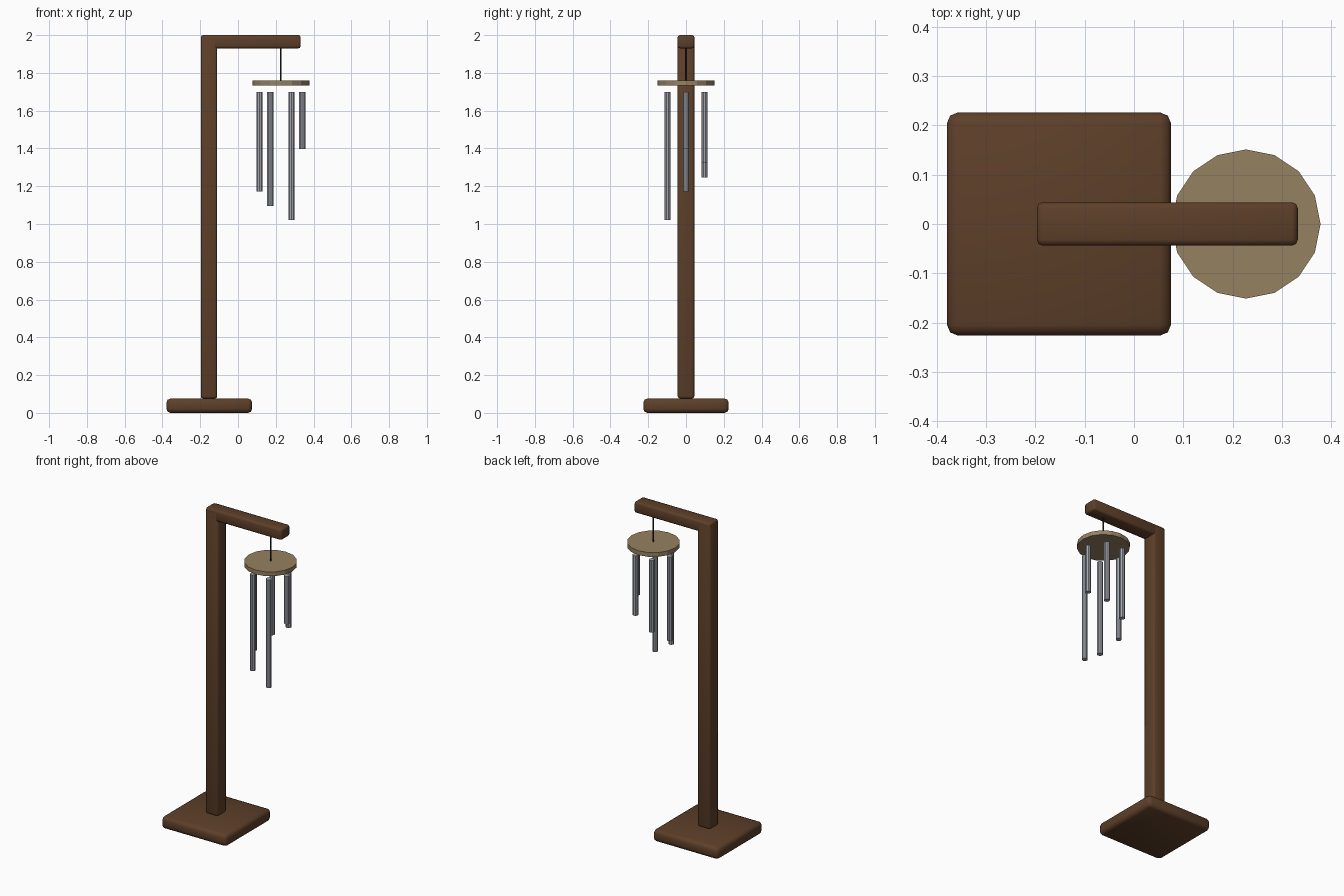
import bpy
from math import cos, sin, radians

if "Cube" in bpy.data.objects:
    bpy.data.objects.remove(bpy.data.objects["Cube"])


def material(name, rgb):
    m = bpy.data.materials.new(name)
    m.diffuse_color = (*rgb, 1)
    m.use_nodes = True
    m.node_tree.nodes["Principled BSDF"].inputs["Base Color"].default_value = m.diffuse_color
    return m


WOOD = material("dark_wood", (0.11, 0.05, 0.022))
DISC = material("light_wood", (0.30, 0.22, 0.12))
METAL = material("metal", (0.36, 0.38, 0.42))
CORD = material("cord", (0.02, 0.02, 0.02))


def box(name, lo, hi, bevel):
    bpy.ops.mesh.primitive_cube_add(size=1, location=[(a + b) / 2 for a, b in zip(lo, hi)])
    o = bpy.context.object
    o.name = name
    o.scale = [b - a for a, b in zip(lo, hi)]
    bpy.ops.object.transform_apply(location=False, rotation=False, scale=True)
    mod = o.modifiers.new("soft_edges", "BEVEL")
    mod.width = bevel
    mod.segments = 2
    bpy.ops.object.modifier_apply(modifier=mod.name)
    bpy.ops.object.shade_smooth_by_angle(angle=radians(50))
    o.data.materials.append(WOOD)


def rod(name, x, y, z0, z1, r, sides, mat):
    bpy.ops.mesh.primitive_cylinder_add(vertices=sides, radius=r, depth=z1 - z0,
                                        location=(x, y, (z0 + z1) / 2))
    o = bpy.context.object
    o.name = name
    o.data.materials.append(mat)


# Wooden stand
box("base", (-0.379, -0.226, 0), (0.075, 0.226, 0.076), 0.022)
box("post", (-0.197, -0.044, 0.076), (-0.11, 0.044, 1.995), 0.012)
box("arm", (-0.197, -0.044, 1.93), (0.332, 0.044, 2.0), 0.012)

# Hanging disc and its cord
CX = 0.227
rod("hanging_cord", CX, 0, 1.74, 1.94, 0.004, 8, CORD)
rod("top_disc", CX, 0, 1.733, 1.76, 0.151, 16, DISC)

# Six chimes in a ring, each longer than the last
for i in range(6):
    a = radians(60 * i)
    rod(f"chime_{i + 1}", CX + 0.113 * cos(a), 0.113 * sin(a),
        1.70 - 0.302 - 0.0756 * i, 1.70, 0.017, 10, METAL)
